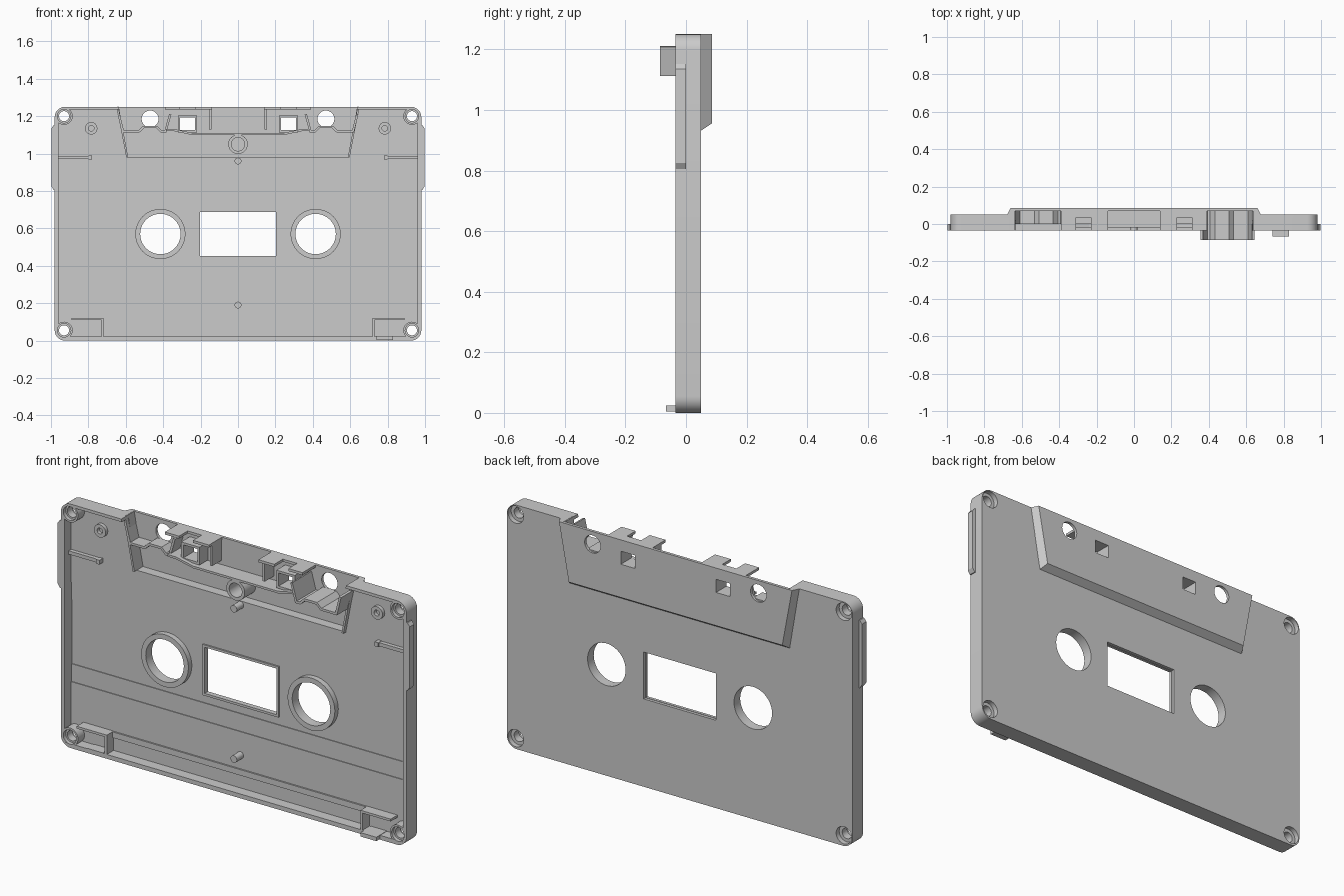
import bpy, bmesh, math
from mathutils import Vector

if "Cube" in bpy.data.objects:
    bpy.data.objects.remove(bpy.data.objects["Cube"], do_unlink=True)

grey = bpy.data.materials.new("light grey plastic")
grey.use_nodes = True
grey.diffuse_color = (0.6, 0.6, 0.6, 1)
grey.node_tree.nodes["Principled BSDF"].inputs["Base Color"].default_value = (0.6, 0.6, 0.6, 1)

FRONT, FLOOR, BACK, OUTER = -0.035, 0.02, 0.05, 0.085


def finish(name, bm):
    bmesh.ops.recalc_face_normals(bm, faces=bm.faces)
    me = bpy.data.meshes.new(name)
    bm.to_mesh(me)
    bm.free()
    me.materials.append(grey)
    ob = bpy.data.objects.new(name, me)
    bpy.context.collection.objects.link(ob)
    return ob


def loft(name, pts0, y0, pts1, y1):
    """Solid between two outlines in the xz plane."""
    bm = bmesh.new()
    a = [bm.verts.new((x, y0, z)) for x, z in pts0]
    b = [bm.verts.new((x, y1, z)) for x, z in pts1]
    bm.faces.new(a)
    bm.faces.new(b[::-1])
    for i in range(len(a)):
        j = (i + 1) % len(a)
        bm.faces.new((a[i], b[i], b[j], a[j]))
    return finish(name, bm)


def prism(name, pts, y0, y1):
    return loft(name, pts, y0, pts, y1)


def box(name, x0, x1, z0, z1, y0, y1):
    return prism(name, [(x0, z0), (x1, z0), (x1, z1), (x0, z1)], y0, y1)


def circle(x, z, r, n=40):
    return [(x + r * math.cos(2 * math.pi * i / n), z + r * math.sin(2 * math.pi * i / n)) for i in range(n)]


def cyl(name, x, z, r, y0, y1):
    return prism(name, circle(x, z, r), y0, y1)


def wall(name, path, t, y0, y1):
    """Thin upright wall that follows a path, mitred at the bends."""
    p = [Vector(q) for q in path]
    left, right = [], []
    for i, q in enumerate(p):
        d0 = (q - p[max(i - 1, 0)]).normalized()
        d1 = (p[min(i + 1, len(p) - 1)] - q).normalized()
        d = (d0 + d1).normalized()
        c = max(d.dot(d1 if d1.length else d0), 0.4)
        n = Vector((-d.y, d.x)) * t / 2 / c
        left.append(tuple(q + n))
        right.append(tuple(q - n))
    return prism(name, left + right[::-1], y0, y1)


def combine(ob, tools, op):
    for t in tools:
        m = ob.modifiers.new("cut", "BOOLEAN")
        m.operation, m.object, m.solver = op, t, "EXACT"
        bpy.context.view_layer.objects.active = ob
        bpy.ops.object.modifier_apply(modifier=m.name)
        bpy.data.objects.remove(t, do_unlink=True)


def smooth(ob):
    bpy.ops.object.select_all(action="DESELECT")
    ob.select_set(True)
    bpy.context.view_layer.objects.active = ob
    bpy.ops.object.shade_smooth_by_angle(angle=math.radians(25))


def flip(pts, s):
    return [(x * s, z) for x, z in pts]


def trapezoid(top, bottom, z0, z1):
    return [(-bottom, z0), (bottom, z0), (top, z1), (-top, z1)]


def tube(name, x, z, r, hole, y0, y1):
    ob = cyl(name, x, z, r, y0, y1)
    combine(ob, [cyl("cut", x, z, hole, y0 - 0.1, y1 + 0.1)], "DIFFERENCE")
    return ob


# Main shell: rounded plate with a raised head section on the back
R, W, H = 0.055, 0.98, 1.25
outline = []
for cx, cz, start in ((W - R, H - R, 0), (R - W, H - R, 90), (R - W, R, 180), (W - R, R, 270)):
    for k in range(9):
        a = math.radians(start + k * 90 / 8)
        outline.append((cx + R * math.cos(a), cz + R * math.sin(a)))
shell = prism("shell", outline, FRONT, BACK)
bulge = loft("bulge", trapezoid(0.683, 0.628, 0.925, H), BACK - 0.01,
             trapezoid(0.66, 0.605, 0.955, H), OUTER)
combine(shell, [bulge], "UNION")

# Hollow interior, with stepped floor bands
cuts = [box("cut", -0.96, 0.96, 0.022, 1.235, -0.1, FLOOR),
        prism("cut", trapezoid(0.645, 0.592, 0.98, 1.3), -0.12, 0.07)]
band = box("cut", -0.96, 0.96, 0.31, 0.82, FLOOR - 0.01, FLOOR + 0.004)
cuts.append(band)
cuts.append(box("cut", -0.96, 0.96, 0.40, 0.73, FLOOR - 0.01, FLOOR + 0.008))
combine(shell, cuts, "DIFFERENCE")

# Corner screw posts
corners = [(sx * 0.93, z) for sx in (-1, 1) for z in (0.055, 1.2)]
combine(shell, [cyl("post", x, z, 0.046, FRONT + 0.002, BACK - 0.005) for x, z in corners], "UNION")

# Through holes: window, hubs, screws, guide rollers and locating squares
cuts = [box("cut", -0.205, 0.205, 0.45, 0.69, -0.2, 0.2)]
for x, z in corners:
    cuts.append(cyl("cut", x, z, 0.027, -0.2, 0.2))
    cuts.append(cyl("cut", x, z, 0.044, 0.025, 0.2))
    cuts.append(cyl("cut", x, z, 0.036, -0.2, -0.015))
for s in (-1, 1):
    cuts.append(cyl("cut", s * 0.415, 0.57, 0.108, -0.2, 0.2))
    cuts.append(cyl("cut", s * 0.47, 1.185, 0.045, 0.03, 0.2))
    cuts.append(box("cut", s * 0.27 - 0.04, s * 0.27 + 0.04, 1.125, 1.192, 0.03, 0.2))
combine(shell, cuts, "DIFFERENCE")
smooth(shell)

# Window frame
frame = box("window_frame", -0.215, 0.215, 0.44, 0.70, FLOOR, 0.035)
combine(frame, [box("cut", -0.203, 0.203, 0.452, 0.688, -0.2, 0.2)], "DIFFERENCE")

# Floor ridge above the bottom wall
box("bottom_ridge", -0.72, 0.72, 0.09, 0.12, FLOOR - 0.008, 0.03)

# Centre screw post and locating pins
smooth(tube("centre_post", 0, 1.05, 0.052, 0.036, -0.02, 0.075))
for z, back in ((0.96, 0.03), (0.19, 0.03)):
    smooth(cyl("locating_pin", 0, z, 0.018, -0.035, back))

# Curved wall behind the pressure pad
wall("pad_wall", [(-0.385, 1.125), (-0.34, 1.125), (-0.24, 1.104), (0.24, 1.104), (0.34, 1.125), (0.385, 1.125)],
     0.011, -0.02, 0.075)

for s, side in ((-1, "right"), (1, "left")):
    # Grip strip on the outer edge
    x = sorted((s * 0.97, s * 0.998))
    prism(side + "_edge_strip", flip([(0.97, 0.805), (0.985, 0.805), (0.998, 0.825), (0.998, 1.135),
                                      (0.985, 1.152), (0.97, 1.152)], s), FRONT, 0)
    # Hub collar
    smooth(tube(side + "_hub_collar", s * 0.415, 0.57, 0.134, 0.108, 0.0, 0.04))
    # Small corner post
    smooth(tube(side + "_small_post", s * 0.785, 1.135, 0.033, 0.015, 0.002, 0.03))
    # Side rib with a raised tip
    x = sorted((s * 0.965, s * 0.785))
    box(side + "_side_rib", x[0], x[1], 0.97, 0.988, 0.0, 0.03)
    x = sorted((s * 0.8, s * 0.78))
    box(side + "_rib_tip", x[0], x[1], 0.968, 0.99, -0.008, 0.03)
    # Notched top plate with its rib
    plate = prism(side + "_top_plate", flip([(0.14, 1.237), (0.39, 1.237), (0.39, H), (0.14, H)], s), FRONT, 0.075)
    combine(plate, [box("cut", s * 0.27 - 0.04, s * 0.27 + 0.04, 1.2, 1.3, -0.1, 0.035)], "DIFFERENCE")
    x = sorted((s * 0.143, s * 0.155))
    box(side + "_plate_rib", x[0], x[1], 1.13, 1.24, -0.005, 0.075)
    # Square locating frame
    sq = box(side + "_square_frame", s * 0.27 - 0.052, s * 0.27 + 0.052, 1.113, 1.204, 0.0, 0.075)
    combine(sq, [box("cut", s * 0.27 - 0.04, s * 0.27 + 0.04, 1.125, 1.192, -0.2, 0.2)], "DIFFERENCE")
    # Guide roller cradle, taller on one side
    front = -0.085 if s > 0 else 0.0
    wall(side + "_roller_cradle", flip([(0.362, 1.21), (0.388, 1.118), (0.41, 1.118), (0.435, 1.142), (0.505, 1.142),
                                        (0.53, 1.118), (0.615, 1.118), (0.638, 1.21)], s), 0.012, front, 0.075)
    # Head section rim
    wall(side + "_head_rim", flip([(0.645, H), (0.62, 1.125), (0.592, 0.98)], s), 0.01, 0.0, 0.075)
    # Bottom corner pocket and locking tab
    wall(side + "_pocket_wall", flip([(0.725, 0.01), (0.725, 0.115), (0.89, 0.115)], s), 0.012, FRONT, 0.03)
    x = sorted((s * 0.74, s * 0.83))
    box(side + "_locking_tab", x[0], x[1], 0.004, 0.024, -0.066 if s > 0 else FRONT, 0.03)
